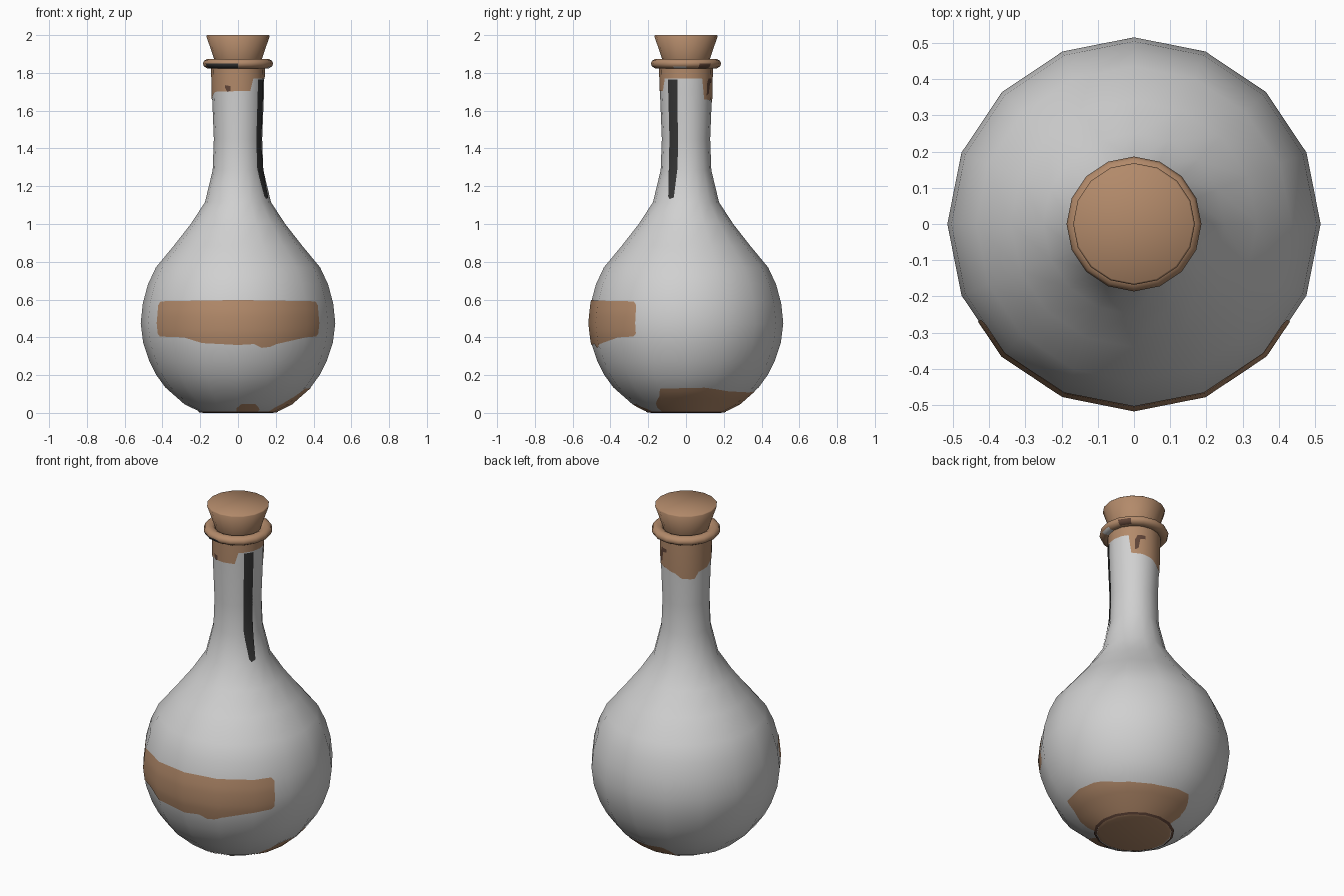
import bpy, bmesh, math
from mathutils import Vector

cube = bpy.data.objects.get("Cube")
if cube:
    bpy.data.objects.remove(cube, do_unlink=True)

SIDES = 16


def material(name, rgb):
    m = bpy.data.materials.new(name)
    m.use_nodes = True
    m.diffuse_color = (*rgb, 1)
    m.node_tree.nodes["Principled BSDF"].inputs["Base Color"].default_value = (*rgb, 1)
    return m


GLASS = material("pale grey glass", (0.63, 0.63, 0.63))
CORK = material("tan cork", (0.45, 0.255, 0.145))
DARK = material("dark brown", (0.12, 0.06, 0.04))
BLACK = material("charcoal", (0.035, 0.035, 0.035))


def add_object(name, bm, mats):
    me = bpy.data.meshes.new(name)
    bm.to_mesh(me)
    bm.free()
    for m in mats:
        me.materials.append(m)
    ob = bpy.data.objects.new(name, me)
    bpy.context.collection.objects.link(ob)
    return ob


def smooth(ob, degrees):
    bpy.ops.object.select_all(action="DESELECT")
    ob.select_set(True)
    bpy.context.view_layer.objects.active = ob
    bpy.ops.object.shade_smooth_by_angle(angle=math.radians(degrees))


def lathe(name, profile, mats, closed=False, rule=None, degrees=50):
    """Spin (radius, height) points around z."""
    bm = bmesh.new()
    vs = [bm.verts.new((r, 0, z)) for r, z in profile]
    pairs = list(zip(vs, vs[1:] + vs[:1])) if closed else list(zip(vs, vs[1:]))
    es = [bm.edges.new(p) for p in pairs]
    bmesh.ops.spin(bm, geom=vs + es, cent=(0, 0, 0), axis=(0, 0, 1),
                   angle=math.tau, steps=SIDES, use_duplicate=False)
    bmesh.ops.remove_doubles(bm, verts=bm.verts[:], dist=0.0005)
    bmesh.ops.recalc_face_normals(bm, faces=bm.faces[:])
    if rule:
        for f in bm.faces:
            f.material_index = rule(f.calc_center_median())
    ob = add_object(name, bm, mats)
    smooth(ob, degrees)


def interp(table, x):
    """Piecewise linear lookup in (x, value) pairs."""
    if x <= table[0][0]:
        return table[0][1]
    for (x0, y0), (x1, y1) in zip(table, table[1:]):
        if x <= x1:
            return y0 + (y1 - y0) * (x - x0) / (x1 - x0)
    return table[-1][1]


# Outer wall of the flask, from foot to lip
WALL = [(0.2, 0.005), (0.285, 0.047), (0.385, 0.135), (0.432, 0.2), (0.468, 0.27),
        (0.502, 0.37), (0.515, 0.475), (0.504, 0.58), (0.477, 0.68), (0.435, 0.77),
        (0.34, 0.885), (0.25, 1.0), (0.175, 1.115), (0.134, 1.285), (0.128, 1.45),
        (0.138, 1.7), (0.14, 1.84)]
BY_HEIGHT = [(z, r) for r, z in WALL]

lathe("flask", [(0, 0), (0.185, 0)] + WALL + [(0.11, 1.85)], [GLASS, CORK],
      rule=lambda c: 1 if c.z < 0.006 else 0)


def patch(name, mat, low, high, lift=0.0025, rows=16):
    """Thin coloured plate hugging the flask wall; low/high map degrees to height."""
    a0, a1 = low[0][0], low[-1][0]
    step = 360 / SIDES
    stops = {a for a, _ in low + high}
    stops |= {k * step / 4 for k in range(-80, 81) if a0 < k * step / 4 < a1}
    bm = bmesh.new()
    grid, normals = [], []
    for a in sorted(stops):
        rad = math.radians(a)
        local = math.radians(a % step - step / 2)
        flat = math.cos(math.pi / SIDES) / math.cos(local)
        lo, hi = interp(low, a), interp(high, a)
        column = []
        for i in range(rows + 1):
            z = lo + (hi - lo) * i / rows
            za, zb = max(z - 0.07, 0), z + 0.07
            slope = (interp(BY_HEIGHT, zb) - interp(BY_HEIGHT, za)) / (zb - za)
            n = Vector((math.cos(rad), math.sin(rad), -slope)).normalized()
            r = interp(BY_HEIGHT, z) * flat
            p = Vector((r * math.cos(rad), r * math.sin(rad), z)) + n * lift
            p.z = max(p.z, 0)
            column.append(bm.verts.new(p))
            normals.append(n)
        grid.append(column)
    for c, d in zip(grid, grid[1:]):
        for i in range(rows):
            bm.faces.new((c[i], d[i], d[i + 1], c[i + 1]))
    ob = add_object(name, bm, [mat])
    smooth(ob, 60)
    ob.data.normals_split_custom_set_from_vertices(normals)


def level(a0, a1, z):
    return [(a0, z), (a1, z)]


# Wide label across the front
patch("front_label", CORK,
      [(-148, 0.42), (-146, 0.405), (-125, 0.4), (-112, 0.37), (-90, 0.36), (-80, 0.365),
       (-75, 0.345), (-70, 0.35), (-66, 0.365), (-45, 0.4), (-34, 0.405), (-32, 0.42)],
      [(-148, 0.57), (-146, 0.59), (-90, 0.597), (-34, 0.59), (-32, 0.57)])

# Stain around the foot, larger on one side
patch("foot_stain", CORK, level(-38, 116, 0.008),
      [(-38, 0.03), (-32, 0.06), (-25, 0.09), (-21, 0.13), (15, 0.135), (40, 0.115),
       (70, 0.11), (104, 0.12), (110, 0.09), (116, 0.04)])
patch("foot_splash", CORK, level(-92, -60, 0.008),
      [(-92, 0.025), (-86, 0.05), (-72, 0.05), (-60, 0.02)])
patch("foot_rim", DARK, level(-180, 180, 0.005), level(-180, 180, 0.012), 0.004, 2)

# Ragged collar on the neck
patch("neck_collar", CORK,
      [(-180, 1.66), (-150, 1.7), (-62, 1.705), (-54, 1.77), (38, 1.77), (44, 1.66),
       (75, 1.655), (100, 1.64), (115, 1.615), (145, 1.61), (155, 1.65), (180, 1.66)],
      level(-180, 180, 1.835))
patch("collar_spot", DARK, [(-119, 1.72), (-114, 1.7), (-106, 1.705)],
      [(-119, 1.735), (-106, 1.73)], 0.004, 3)
patch("collar_drip", DARK, [(52, 1.68), (60, 1.69), (64, 1.745), (76, 1.75)],
      [(52, 1.74), (58, 1.77), (76, 1.77)], 0.004, 3)

# Long drip down the neck
patch("neck_streak", BLACK,
      [(-42, 1.3), (-34, 1.145), (-30, 1.13), (-22, 1.14), (-19, 1.3)],
      [(-42, 1.765), (-19, 1.765)], 0.004, 24)


# Rolled lip with a few worn marks
def lip_colour(c):
    a = math.degrees(math.atan2(c.y, c.x))
    if c.z < 1.855 and c.xy.length > 0.16:
        if -150 < a < -90:
            return 1
        if 22 < a < 45:
            return 2
    if c.z < 1.835 and -25 < a < 0:
        return 3
    return 0


ring = [(0.153 + 0.033 * math.cos(t * math.tau / 10),
         1.849 + 0.026 * math.sin(t * math.tau / 10)) for t in range(10)]
lathe("lip_ring", ring, [CORK, BLACK, DARK, GLASS], closed=True, rule=lip_colour, degrees=80)

# Tapered stopper
lathe("stopper", [(0, 1.78), (0.105, 1.78), (0.125, 1.87), (0.168, 1.995), (0.163, 2.0), (0, 2.0)],
      [CORK], degrees=75)
